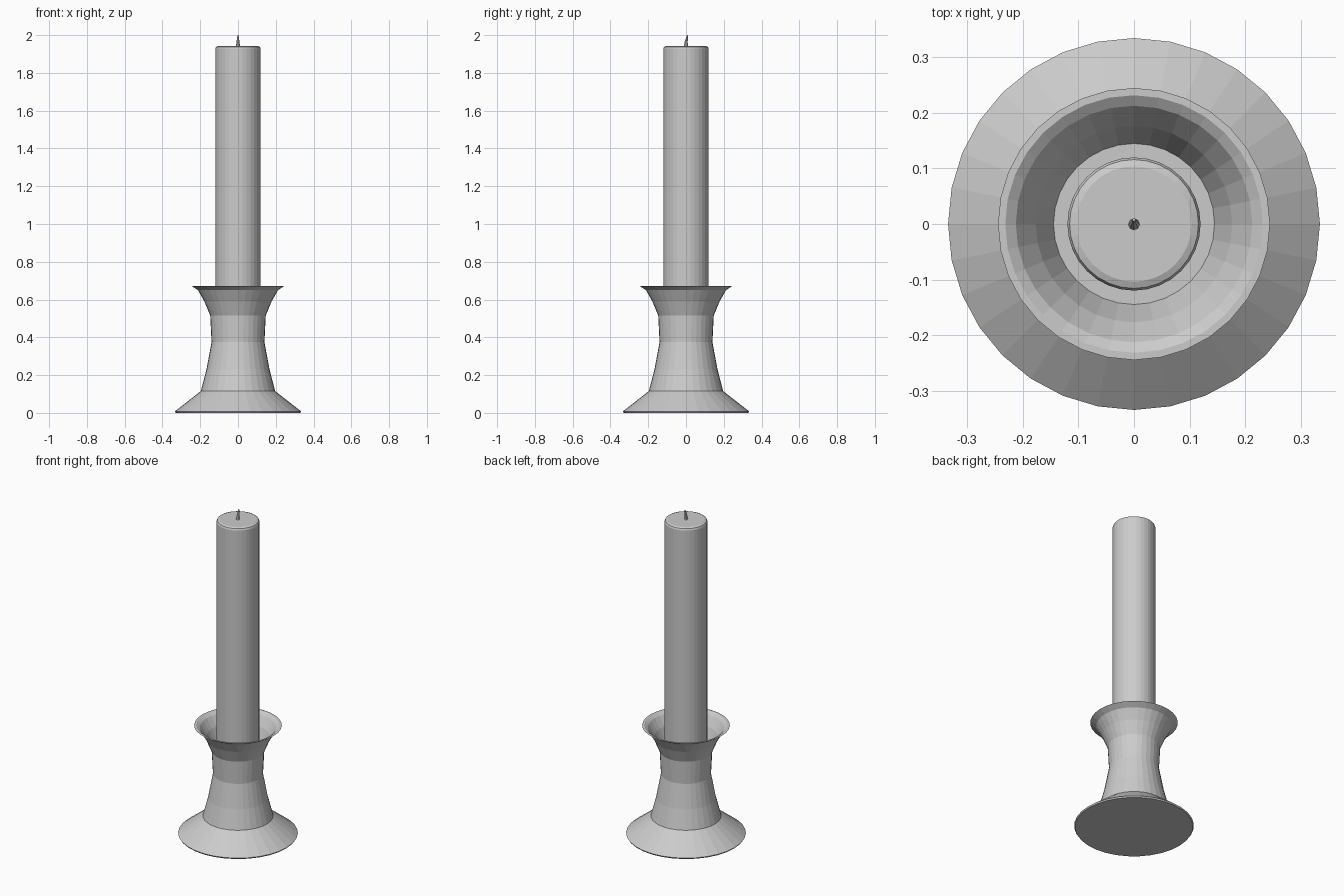
import bpy, bmesh
from math import sin, cos, tau

if "Cube" in bpy.data.objects:
    bpy.data.objects.remove(bpy.data.objects["Cube"])


def lathe(name, profile, sides):
    """Revolve (radius, z, y offset) points about z and cap both ends."""
    bm = bmesh.new()
    rings = []
    for r, z, *off in profile:
        dy = off[0] if off else 0
        rings.append([bm.verts.new((r * cos(tau * i / sides),
                                    r * sin(tau * i / sides) + dy, z))
                      for i in range(sides)])
    for a, b in zip(rings, rings[1:]):
        for i in range(sides):
            j = (i + 1) % sides
            bm.faces.new((a[i], a[j], b[j], b[i]))
    bm.faces.new(rings[0][::-1])
    bm.faces.new(rings[-1])
    bmesh.ops.recalc_face_normals(bm, faces=bm.faces)
    mesh = bpy.data.meshes.new(name)
    bm.to_mesh(mesh)
    bm.free()
    obj = bpy.data.objects.new(name, mesh)
    bpy.context.collection.objects.link(obj)
    return obj


# Flared foot, waisted stem and open cup with a flat floor
lathe("candle_holder", [
    (0.33, 0), (0.335, 0.008), (0.197, 0.115), (0.167, 0.23), (0.14, 0.375),
    (0.147, 0.515), (0.178, 0.59), (0.212, 0.65), (0.245, 0.672),
    (0.232, 0.672), (0.213, 0.659), (0.177, 0.605), (0.145, 0.53)], 32)

# Candle with a bevelled top edge, standing on the cup floor
lathe("candle", [(0.12, 0.53), (0.12, 1.928), (0.116, 1.938), (0.104, 1.943)], 32)

# Tapered wick leaning slightly backwards
lathe("wick", [(0.011, 1.935, -0.001), (0.008, 1.965, 0.001),
               (0.003, 2.0, 0.008)], 8)
